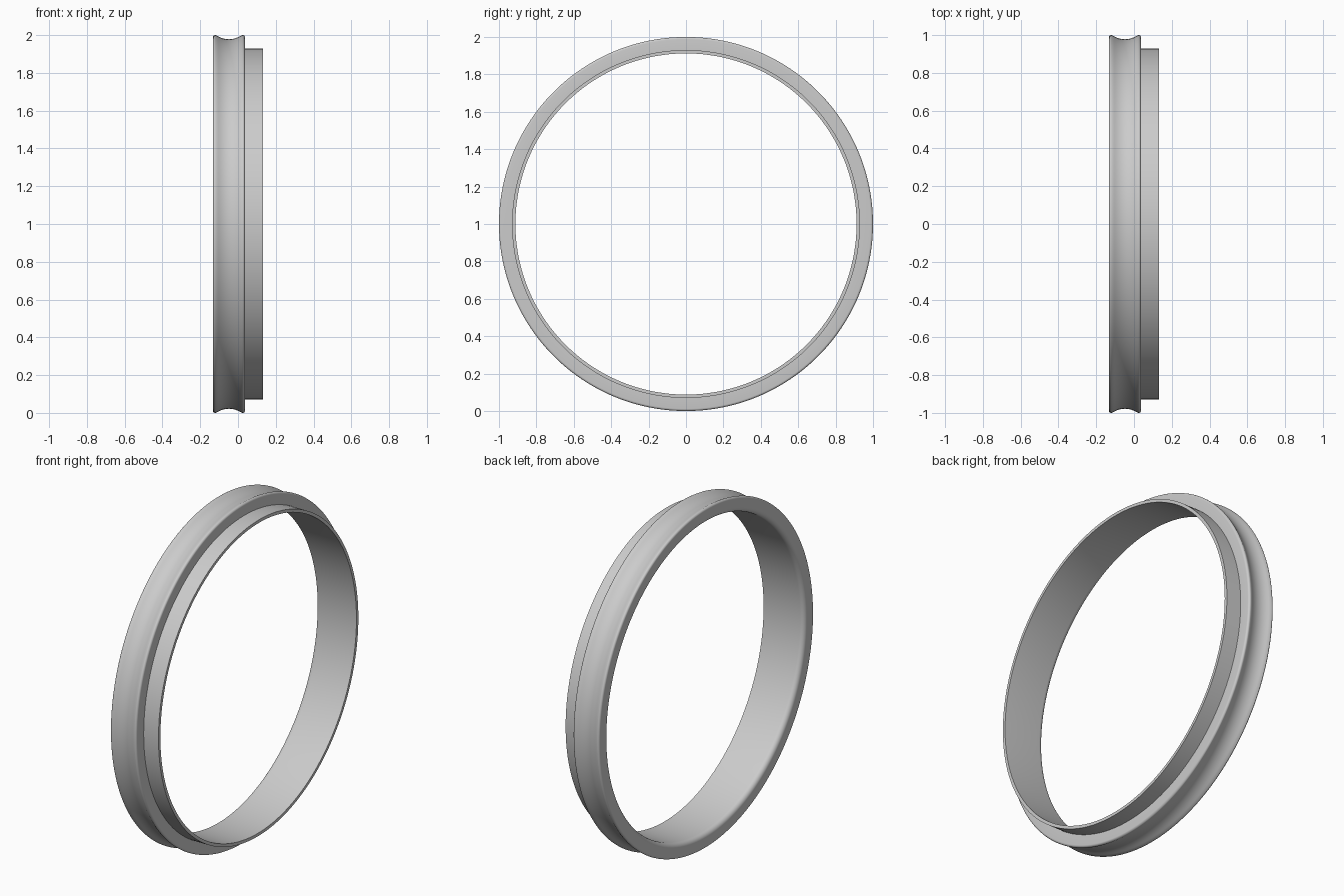
import bpy, bmesh
from math import sin, cos, pi, radians
from mathutils import Vector

cube = bpy.data.objects.get("Cube")
if cube:
    bpy.data.objects.remove(cube, do_unlink=True)

SEGMENTS = 192
X_BACK, X_STEP, X_END = -0.133, 0.037, 0.133   # flange back, flange front, sleeve end
R_IN, R_SLEEVE, R_RIM = 0.912, 0.93, 1.0
EDGE, LIP = 0.012, 0.028                       # rounding of rim edges and inner lip


def arc(cx, cr, radius, start, end, steps):
    """Points of a circular arc in the (x, radius) plane, angles in degrees."""
    angles = [radians(start + (end - start) * i / steps) for i in range(steps + 1)]
    return [(cx + radius * cos(a), cr + radius * sin(a)) for a in angles]


# Sleeve end and the step up to the flange
profile = [(X_END, R_IN), (X_END, R_SLEEVE), (X_STEP, R_SLEEVE)]
# Rounded front rim edge
profile += arc(X_STEP - EDGE, R_RIM - EDGE, EDGE, 0, 100, 6)
# Shallow concave groove around the flange
half = (X_STEP - X_BACK) / 2
mid = (X_STEP + X_BACK) / 2
reach = half - EDGE - 0.006
for i in range(1, 14):
    t = 1 - 2 * i / 14
    profile.append((mid + reach * t, 0.978 + 0.021 * t * t))
# Rounded back rim edge, then the soft inner lip
profile += arc(X_BACK + EDGE, R_RIM - EDGE, EDGE, 80, 180, 6)
profile += arc(X_BACK + LIP, R_IN + LIP, LIP, 180, 270, 8)

# Sweep the closed profile around the x axis
bm = bmesh.new()
verts = [bm.verts.new((x, 0, r)) for x, r in profile]
edges = [bm.edges.new((v, verts[(i + 1) % len(verts)])) for i, v in enumerate(verts)]
bmesh.ops.spin(bm, geom=verts + edges, cent=(0, 0, 0), axis=(1, 0, 0),
               angle=2 * pi, steps=SEGMENTS, use_duplicate=False)
bmesh.ops.remove_doubles(bm, verts=bm.verts[:], dist=0.0001)
bmesh.ops.recalc_face_normals(bm, faces=bm.faces[:])
bmesh.ops.translate(bm, verts=bm.verts[:], vec=Vector((0, 0, 1)))
mesh = bpy.data.meshes.new("flanged_ring")
bm.to_mesh(mesh)
bm.free()

# Plain grey finish
grey = bpy.data.materials.new("grey")
grey.use_nodes = True
colour = (0.6, 0.6, 0.6, 1)
grey.diffuse_color = colour
grey.node_tree.nodes["Principled BSDF"].inputs["Base Color"].default_value = colour
mesh.materials.append(grey)

ring = bpy.data.objects.new("flanged_ring", mesh)
bpy.context.collection.objects.link(ring)
bpy.ops.object.select_all(action="DESELECT")
ring.select_set(True)
bpy.context.view_layer.objects.active = ring
bpy.ops.object.shade_smooth_by_angle(angle=radians(35))
